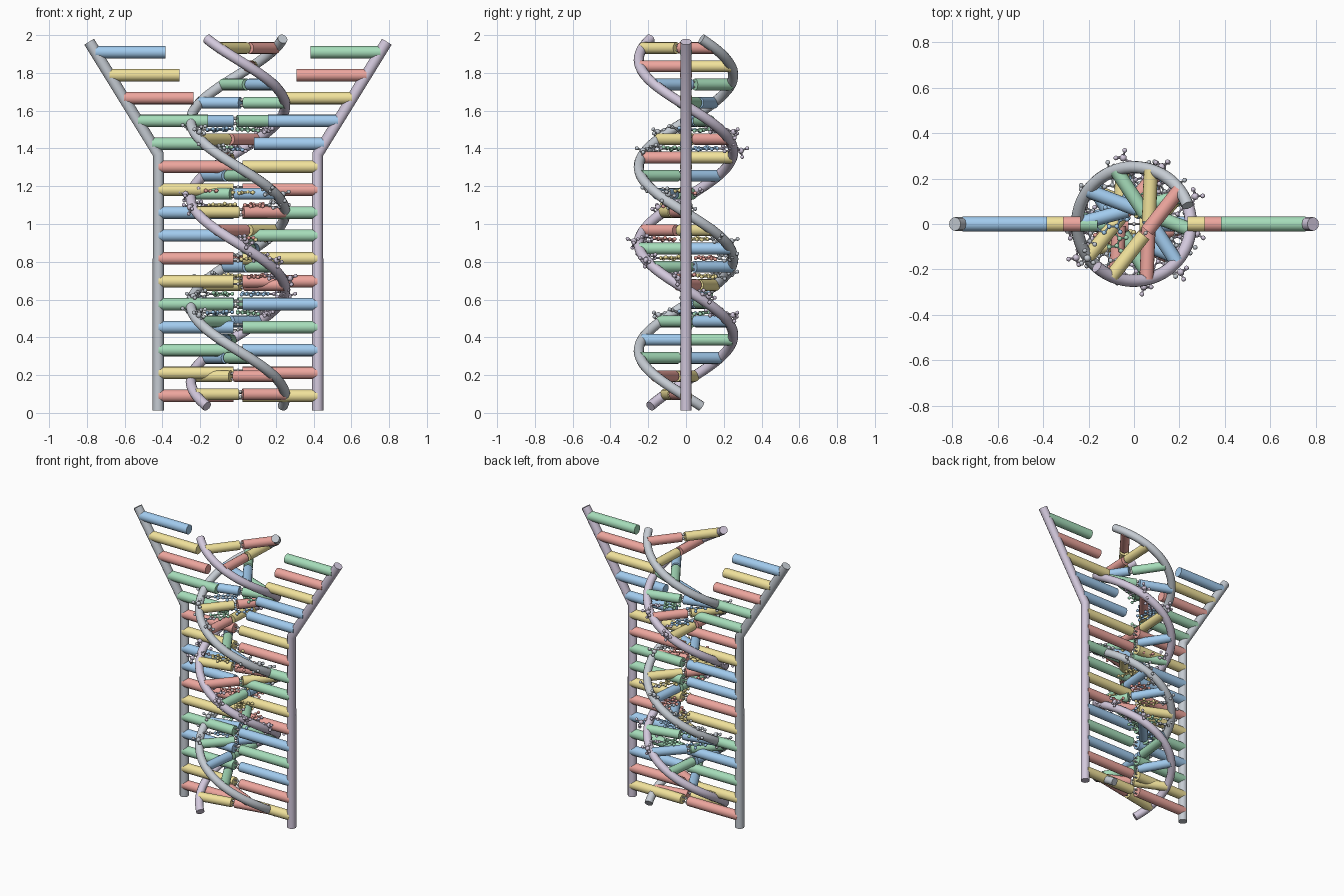
import bpy, bmesh
from math import sin, cos, pi, radians
from mathutils import Vector, Matrix

if "Cube" in bpy.data.objects:
    bpy.data.objects.remove(bpy.data.objects["Cube"])

COL = {'grey': (.56, .60, .65), 'lilac': (.65, .58, .72), 'B': (.36, .60, .86),
       'G': (.38, .72, .49), 'R': (.85, .38, .34), 'Y': (.88, .76, .33), 'white': (.85, .85, .88)}
MAT = {}
for k, c in COL.items():
    MAT[k] = bpy.data.materials.new('colour_' + k)
    MAT[k].diffuse_color = (*c, 1)
WORD = {'B': 'blue', 'G': 'green', 'R': 'red', 'Y': 'yellow'}
MATE = {'B': 'G', 'G': 'B', 'R': 'Y', 'Y': 'R'}


def smooth(ob):
    bpy.ops.object.select_all(action='DESELECT')
    ob.select_set(True)
    bpy.context.view_layer.objects.active = ob
    bpy.ops.object.shade_smooth_by_angle(angle=radians(40))


def tube(name, pts, r, mat):
    cu = bpy.data.curves.new(name, 'CURVE')
    cu.dimensions = '3D'
    cu.bevel_depth, cu.bevel_resolution, cu.use_fill_caps = r, 4, True
    sp = cu.splines.new('POLY')
    sp.points.add(len(pts) - 1)
    for p, q in zip(sp.points, pts):
        p.co = (*q, 1)
    ob = bpy.data.objects.new(name, cu)
    bpy.context.collection.objects.link(ob)
    bpy.ops.object.select_all(action='DESELECT')
    ob.select_set(True)
    bpy.context.view_layer.objects.active = ob
    bpy.ops.object.convert(target='MESH')
    ob = bpy.context.object
    ob.data.materials.clear()
    ob.data.materials.append(MAT[mat])
    smooth(ob)


def stick(bm, a, b, r, n=6):
    a, b = Vector(a), Vector(b)
    d = b - a
    m = Matrix.Translation((a + b) / 2) @ d.to_track_quat('Z', 'Y').to_matrix().to_4x4()
    bmesh.ops.create_cone(bm, cap_ends=True, segments=n, radius1=r, radius2=r, depth=d.length, matrix=m)


def ball(bm, p, r):
    bmesh.ops.create_icosphere(bm, subdivisions=2, radius=r, matrix=Matrix.Translation(p))


def finish(name, bm, mat):
    me = bpy.data.meshes.new(name)
    bm.to_mesh(me)
    bm.free()
    me.materials.append(MAT[mat])
    ob = bpy.data.objects.new(name, me)
    bpy.context.collection.objects.link(ob)
    smooth(ob)


rungs = {k: bmesh.new() for k in 'BGRY'}
atoms = {k: bmesh.new() for k in ('B', 'G', 'R', 'Y', 'grey', 'lilac')}
links = bmesh.new()


def hydrogen_bonds(a, b):
    for dz in (-.014, .014):
        o = Vector((0, 0, dz))
        stick(links, a + o, b + o, .005)
        ball(links, (a + b) / 2 + o, .009)


# flat ladder with unzipped top
BEND = 1.37
for s, mat, side in ((-1, 'grey', 'left'), (1, 'lilac', 'right')):
    tube(side + '_ladder_rail', [(s * .422, 0, .012), (s * .422, 0, BEND), (s * .788, 0, 1.965)], .03, mat)
for i, k in enumerate('RYGBGYRBBYRGG' and 'RYGBGYRBBYRGGRYB'):
    # left colour from bottom to top
    k = 'RYGBGYRBBYRGGRYB'[i] if i not in (5, 6, 9, 10) else {5: 'Y', 6: 'R', 9: 'Y', 10: 'R'}[i]
    z = .09 + i * .1213
    x = .422 + max(0, z - BEND) * .615
    inner = x - .397 if z < BEND else x - .37
    for s, c in ((-1, k), (1, MATE[k])):
        stick(rungs[c], (s * x, 0, z), (s * inner, 0, z), .033, 16)
    if z < BEND:
        hydrogen_bonds(Vector((-inner, 0, z)), Vector((inner, 0, z)))

# double helix
Z0, HEIGHT, TURNS, RAD = .035, 1.945, 2, .25


def strand(phase, z):
    a = radians(phase) - 2 * pi * TURNS * (z - Z0) / HEIGHT
    return Vector((RAD * cos(a), RAD * sin(a), z))


GREY, LILAC = 19, 229
for ph, mat in ((GREY, 'grey'), (LILAC, 'lilac')):
    tube(mat + '_helix_strand', [strand(ph, Z0 + HEIGHT * i / 120) for i in range(121)], .027, mat)

# helix rungs, grey-strand colour from bottom to top
for i, k in enumerate('RRGBGBYBBYRBGRYBBGYR'):
    z = .098 + i * .0965
    g, l = strand(GREY, z), strand(LILAC, z)
    m, d = (g + l) / 2, (g - l).normalized() * .012
    stick(rungs[k], g, m + d, .031, 16)
    stick(rungs[MATE[k]], l, m - d, .031, 16)
    hydrogen_bonds(m + d, m - d)


# atomic base pairs between the rungs
def ring(cx, cy, r, n, a0, tilt=0):
    return [Vector((cx + r * cos(a0 + 2 * pi * i / n), cy + r * sin(a0 + 2 * pi * i / n),
                    tilt * sin(a0 + 2 * pi * i / n))) for i in range(n)]


def add_atoms(bm, pts, place, r=.0105):
    for i, p in enumerate(pts):
        ball(bm, place(p), r)
        for q in pts[:i]:
            if (p - q).length < .04:
                stick(bm, place(p), place(q), .005)


def nucleotide(z, own, other, base, backbone):
    a, b = strand(own, z), strand(other, z)
    mid, u = (a + b) / 2, (a - b).normalized()
    v = Vector((0, 0, 1)).cross(u)

    def place(p):
        return mid + u * p.x + v * p.y + Vector((0, 0, p.z + .12 * p.y))

    if base in 'BY':      # double-ring base
        c = Vector((.07, 0, 0))
        pts = ring(.07, 0, .034, 6, pi / 6) + [p for i, p in enumerate(ring(.123, 0, .029, 5, 0)) if i not in (2, 3)]
        arms, end = (1, 2, 3, 4), .152
    else:                 # single-ring base
        c = Vector((.1, 0, 0))
        pts = ring(.1, 0, .034, 6, 0)
        arms, end = (1, 2, 3, 4, 5), .134
    pts += [c + (pts[i] - c) * 1.85 for i in arms]
    add_atoms(atoms[base], pts, place)
    # sugar ring and phosphate group
    s = end + .062
    sugar = ring(s, 0, .029, 5, pi, .012)
    stick(atoms[backbone], place(Vector((end, 0, 0))), place(sugar[0]), .005)
    px = Vector((s + .04, .085, -.022))
    sugar += [Vector((s + .032, .05, -.008)), px]
    sugar += [px + Vector(d) for d in ((.033, .006, .012), (-.012, .03, -.012), (.006, .004, -.034))]
    sugar += [Vector((s + .03, -.045, .01)), Vector((s + .052, -.062, .03)),
              Vector((s - .008, -.055, .02)), Vector((s - .02, .05, .012))]
    add_atoms(atoms[backbone], sugar, place)
    ball(atoms[backbone], place(px), .016)


for z, k in ((.53, 'B'), (.63, 'G'), (.725, 'Y'), (.82, 'R'), (.92, 'Y'),
             (1.1, 'R'), (1.17, 'Y'), (1.4, 'G'), (1.5, 'B')):
    nucleotide(z, GREY, LILAC, k, 'grey')
    nucleotide(z, LILAC, GREY, MATE[k], 'lilac')

for k, bm in rungs.items():
    finish(WORD[k] + '_base_rungs', bm, k)
for k, bm in atoms.items():
    finish(WORD.get(k, k + '_backbone') + '_atoms', bm, k)
finish('hydrogen_bonds', links, 'white')

for m in bpy.data.materials:
    if m.users and not m.is_grease_pencil:
        m.use_nodes = True
        m.node_tree.nodes["Principled BSDF"].inputs["Base Color"].default_value = m.diffuse_color
